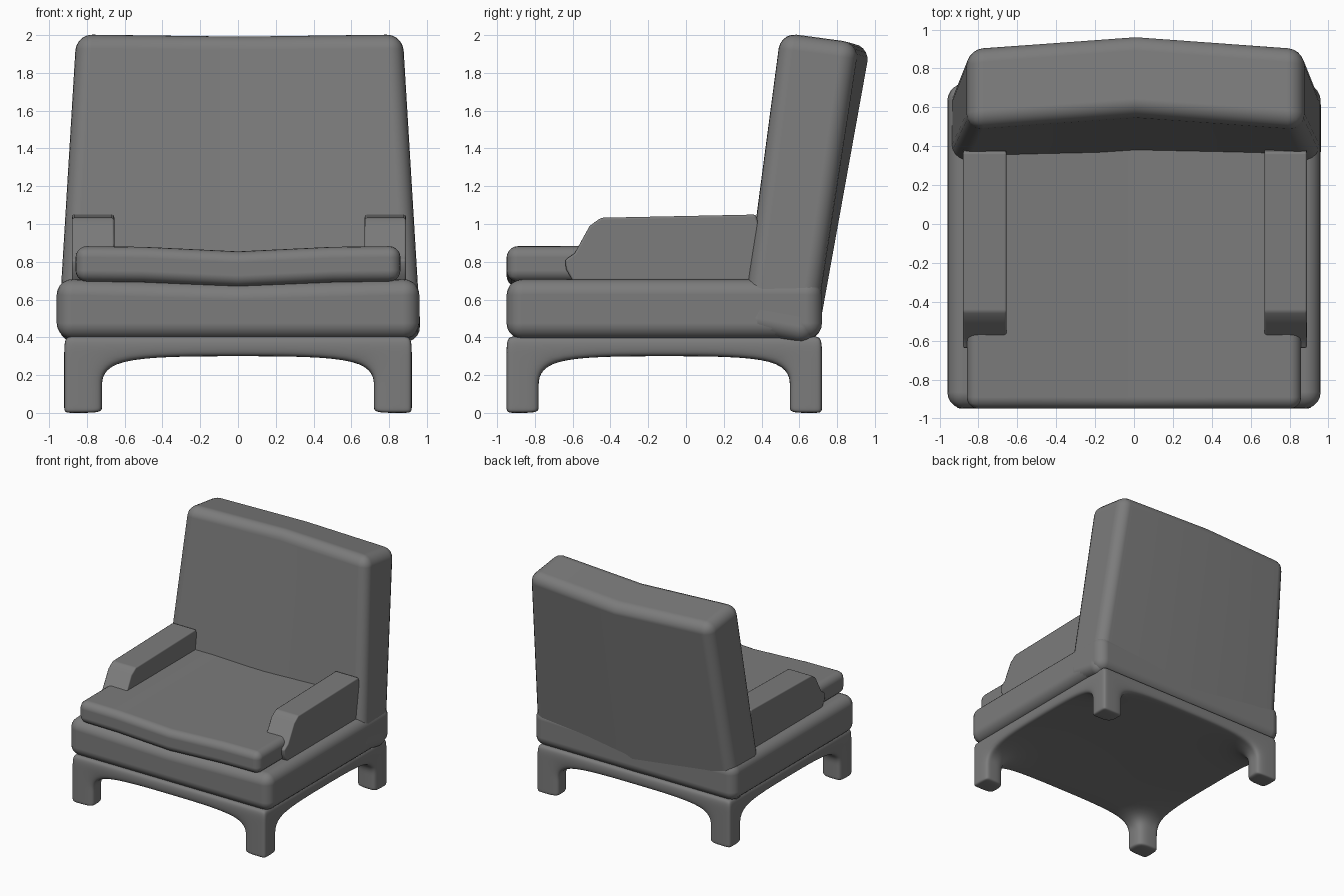
import bpy
import bmesh

cube = bpy.data.objects.get("Cube")
if cube:
    bpy.data.objects.remove(cube, do_unlink=True)

grey = bpy.data.materials.new("plain grey")
grey.use_nodes = True
grey.diffuse_color = (0.2, 0.2, 0.2, 1)
grey.node_tree.nodes["Principled BSDF"].inputs["Base Color"].default_value = (0.2, 0.2, 0.2, 1)


def add_object(name, bm):
    """Turn a bmesh into a smooth-shaded grey object."""
    bmesh.ops.recalc_face_normals(bm, faces=bm.faces)
    for f in bm.faces:
        f.smooth = True
    mesh = bpy.data.meshes.new(name)
    bm.to_mesh(mesh)
    bm.free()
    mesh.materials.append(grey)
    obj = bpy.data.objects.new(name, mesh)
    bpy.context.collection.objects.link(obj)
    return obj


def loft(name, sections, bevel, segments=5):
    """Join (x, [(y, z), ...]) sections into a closed solid with rounded edges."""
    bm = bmesh.new()
    rings = [[bm.verts.new((x, y, z)) for y, z in ring] for x, ring in sections]
    for a, b in zip(rings, rings[1:]):
        for i in range(len(a)):
            j = (i + 1) % len(a)
            bm.faces.new((a[i], a[j], b[j], b[i]))
    bm.faces.new(rings[0])
    bm.faces.new(rings[-1])
    obj = add_object(name, bm)
    mod = obj.modifiers.new("rounded edges", 'BEVEL')
    mod.width = bevel
    mod.segments = segments
    mod.limit_method = 'ANGLE'
    mod.angle_limit = 0.5
    mod.harden_normals = True
    return obj


def box_ring(front, rear, low, high):
    return [(front, low), (rear, low), (rear, high), (front, high)]


# Plinth with four legs: grid cells filled in the top layer and at the corners
xs = [-0.92, -0.87, -0.72, 0, 0.72, 0.87, 0.92]
ys = [y - 0.115 for y in (-0.835, -0.785, -0.665, 0, 0.665, 0.785, 0.835)]
zs = [0, 0.03, 0.12, 0.3, 0.405]


def filled(i, j, k):
    if not (0 <= i < 6 and 0 <= j < 6 and 0 <= k < 4):
        return False
    return k == 3 or (i not in (2, 3) and j not in (2, 3))


bm = bmesh.new()
verts = {}


def corner(i, j, k):
    if (i, j, k) not in verts:
        dome = 0.03 if (i, j, k) == (3, 3, 3) else 0
        verts[i, j, k] = bm.verts.new((xs[i], ys[j], zs[k] + dome))
    return verts[i, j, k]


for cell in [(i, j, k) for i in range(6) for j in range(6) for k in range(4)]:
    if not filled(*cell):
        continue
    for axis in range(3):
        u, v = (axis + 1) % 3, (axis + 2) % 3
        for side in (0, 1):
            neighbour = list(cell)
            neighbour[axis] += 2 * side - 1
            if filled(*neighbour):
                continue
            quad = []
            for du, dv in ((0, 0), (1, 0), (1, 1), (0, 1)):
                p = list(cell)
                p[axis] += side
                p[u] += du
                p[v] += dv
                quad.append(corner(*p))
            bm.faces.new(quad)
plinth = add_object("plinth_with_legs", bm)
mod = plinth.modifiers.new("smooth form", 'SUBSURF')
mod.levels = mod.render_levels = 3

# Seat base, dipping slightly along the middle
loft("seat_base",
     [(x, box_ring(-0.95, 0.72, 0.39, 0.71 - dip))
      for x, dip in ((-0.96, 0), (0, 0.025), (0.96, 0))], 0.085)

# Sagging seat cushion
loft("seat_cushion",
     [(x, box_ring(-0.95, 0.45, 0.695 - sag, 0.883 - sag))
      for x, sag in ((-0.86, 0), (-0.5, 0.004), (0, 0.028), (0.5, 0.004), (0.86, 0))], 0.06)

# Leaning backrest: bowed towards the rear and narrower at the top
back_side = [(0.29, 0.43), (0.67, 0.36), (0.91, 1.96), (0.495, 2.014)]
back_middle = [(0.315, 0.43), (0.69, 0.36), (0.975, 1.94), (0.56, 2.005)]
backrest = loft("backrest", [(-0.96, back_side), (0, back_middle), (0.96, back_side)], 0.085)
for v in backrest.data.vertices:
    if v.co.z > 1:
        v.co.x *= 0.9
backrest.location.x = 0.008

# Armrests with sloping fronts
arm_profile = [(0.34, 0.70), (0.385, 1.0), (0.37, 1.05), (-0.45, 1.033), (-0.51, 0.99),
               (-0.59, 0.845), (-0.64, 0.81), (-0.635, 0.76), (-0.60, 0.70)]
for name, inner, outer in (("left_armrest", 0.67, 0.89), ("right_armrest", -0.655, -0.88)):
    loft(name, [(inner, arm_profile), (outer, arm_profile)], 0.012, 2)
